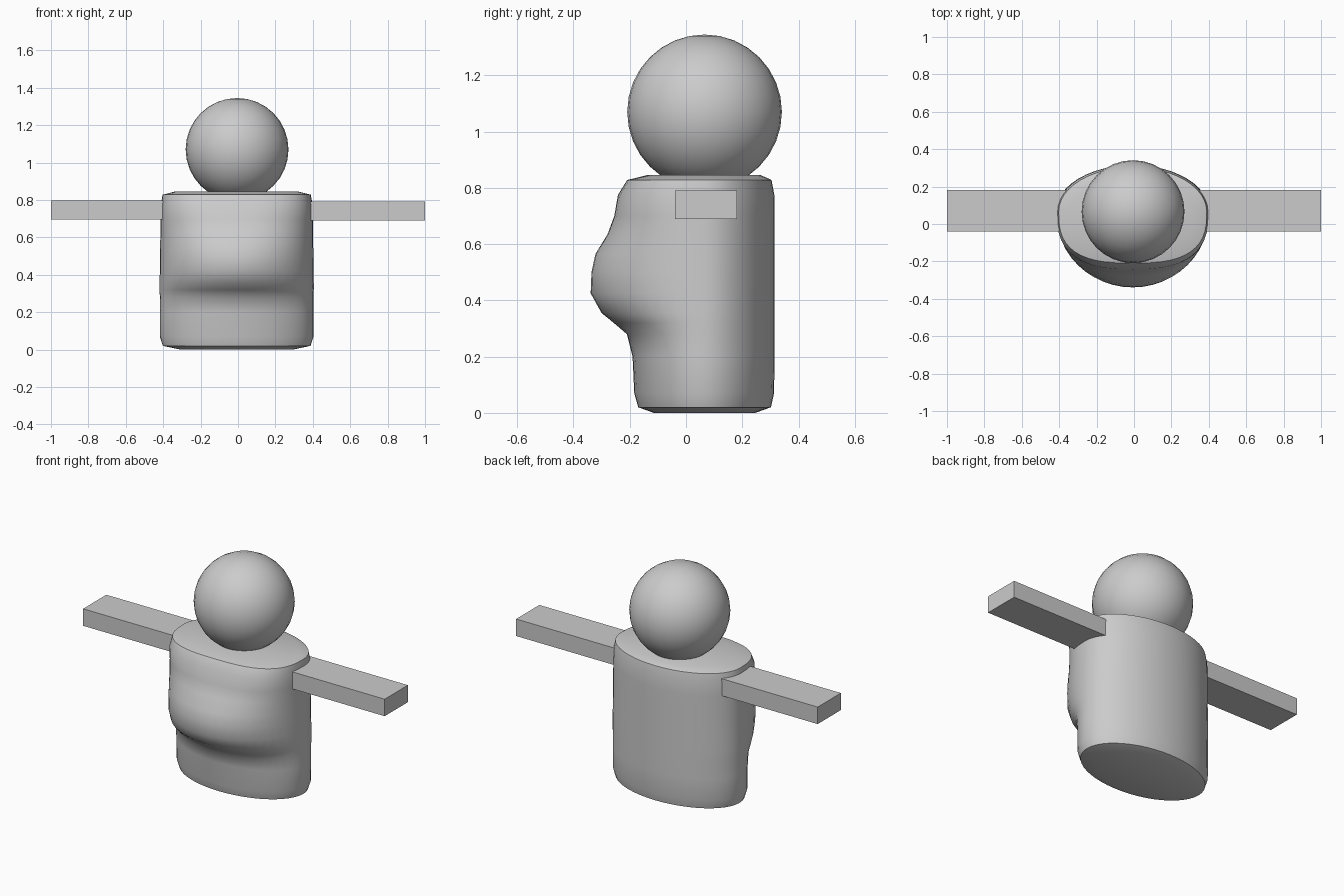
import bpy, bmesh, math

if "Cube" in bpy.data.objects:
    bpy.data.objects.remove(bpy.data.objects["Cube"])

CX, CY = -0.007, 0.066   # torso axis
SEGS = 48

# Torso rings: z, half width, back depth, front depth, front squareness
RINGS = [
    (0.005, 0.300, 0.180, 0.180, 2.0),
    (0.020, 0.395, 0.236, 0.236, 2.0),
    (0.070, 0.411, 0.247, 0.250, 2.0),
    (0.200, 0.411, 0.249, 0.256, 2.0),
    (0.280, 0.411, 0.249, 0.276, 2.0),
    (0.320, 0.412, 0.249, 0.323, 2.0),
    (0.355, 0.412, 0.249, 0.366, 2.0),
    (0.425, 0.411, 0.249, 0.405, 2.0),
    (0.500, 0.410, 0.249, 0.402, 2.05),
    (0.565, 0.409, 0.249, 0.388, 2.1),
    (0.635, 0.408, 0.249, 0.345, 2.3),
    (0.700, 0.407, 0.249, 0.321, 2.5),
    (0.775, 0.406, 0.248, 0.308, 2.7),
    (0.828, 0.396, 0.238, 0.275, 2.8),
    (0.845, 0.330, 0.200, 0.205, 2.6),
]


def ring_point(angle, z, rx, back, front, power):
    c, s = math.cos(angle), math.sin(angle)
    if s >= 0:
        return (CX + rx * c, CY + back * s, z)
    e = 2 / power
    return (CX + math.copysign(abs(c) ** e, c) * rx, CY - front * abs(s) ** e, z)


def add_object(name, bm):
    bmesh.ops.recalc_face_normals(bm, faces=bm.faces[:])
    mesh = bpy.data.meshes.new(name)
    bm.to_mesh(mesh)
    bm.free()
    obj = bpy.data.objects.new(name, mesh)
    bpy.context.collection.objects.link(obj)
    return obj


def smooth(obj, degrees):
    bpy.ops.object.select_all(action='DESELECT')
    obj.select_set(True)
    bpy.context.view_layer.objects.active = obj
    bpy.ops.object.shade_smooth_by_angle(angle=math.radians(degrees))


# Torso with rounded belly, lofted through the rings
bm = bmesh.new()
loops = [[bm.verts.new(ring_point(2 * math.pi * i / SEGS, *r)) for i in range(SEGS)]
         for r in RINGS]
for low, high in zip(loops, loops[1:]):
    for i in range(SEGS):
        j = (i + 1) % SEGS
        bm.faces.new((low[i], low[j], high[j], high[i]))
bm.faces.new(loops[0][::-1])
bm.faces.new(loops[-1])
# Bottom cap settles onto the ground
for v in loops[0]:
    v.co.z = 0.0
smooth(add_object("torso", bm), 40)

# Head
bm = bmesh.new()
bmesh.ops.create_uvsphere(bm, u_segments=32, v_segments=16, radius=0.275)
bmesh.ops.translate(bm, verts=bm.verts[:], vec=(-0.005, 0.066, 1.07))
smooth(add_object("head", bm), 40)

# Straight block arms reaching into the torso
for side, name, z in ((-1, "left_arm", 0.747), (1, "right_arm", 0.740)):
    bm = bmesh.new()
    bmesh.ops.create_cube(bm, size=1)
    bmesh.ops.scale(bm, verts=bm.verts[:], vec=(0.66, 0.22, 0.102))
    bmesh.ops.translate(bm, verts=bm.verts[:], vec=(side * 0.67, 0.071, z))
    add_object(name, bm)
